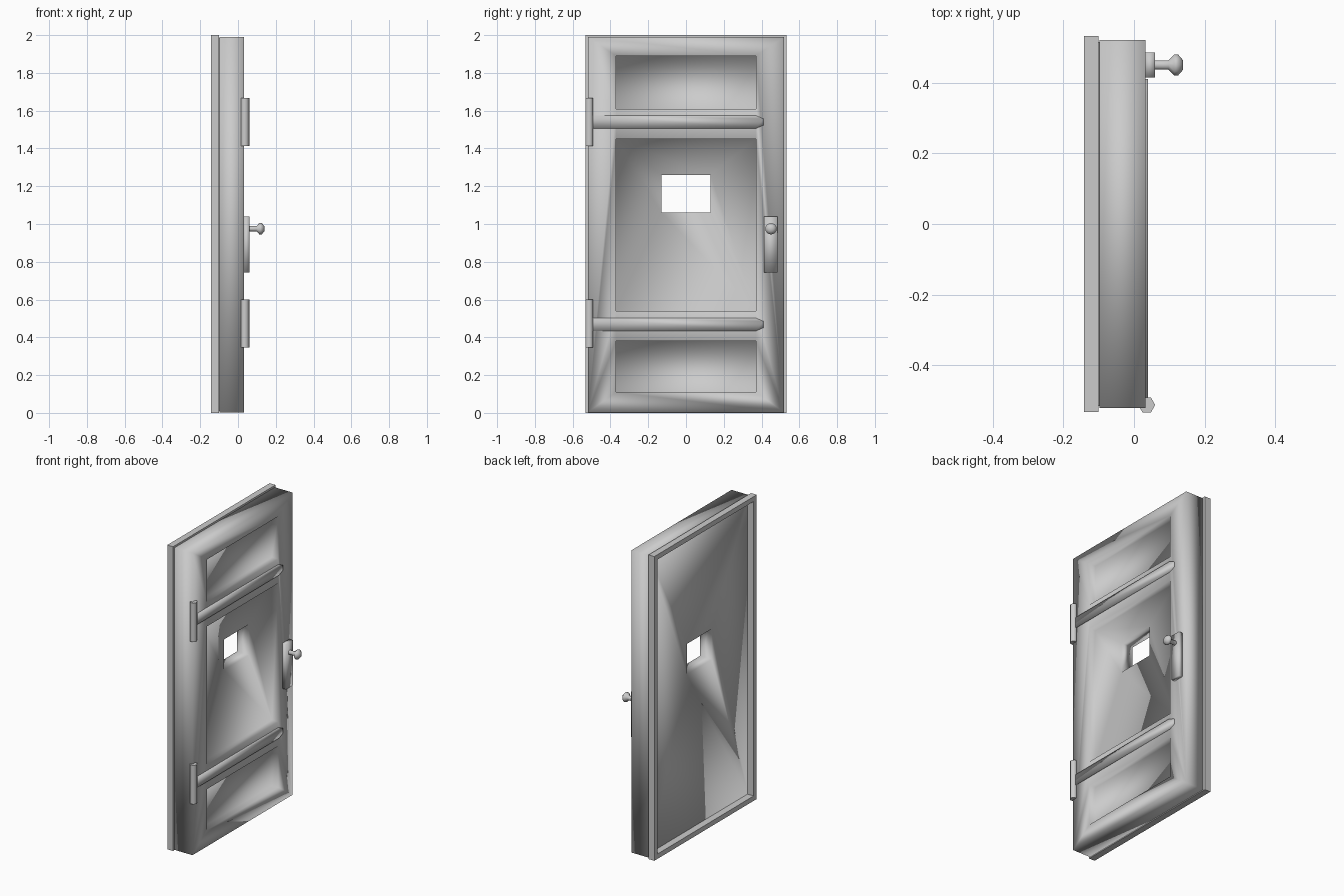
import bpy
import bmesh
import math
from mathutils import Matrix, Vector

cube = bpy.data.objects.get("Cube")
if cube:
    bpy.data.objects.remove(cube, do_unlink=True)

grey = bpy.data.materials.new("plain_grey")
grey.use_nodes = True
colour = (0.6, 0.6, 0.6, 1)
grey.diffuse_color = colour
grey.node_tree.nodes["Principled BSDF"].inputs["Base Color"].default_value = colour


def finish(name, bm, smooth=None):
    bmesh.ops.recalc_face_normals(bm, faces=bm.faces)
    mesh = bpy.data.meshes.new(name)
    bm.to_mesh(mesh)
    bm.free()
    mesh.materials.append(grey)
    obj = bpy.data.objects.new(name, mesh)
    bpy.context.collection.objects.link(obj)
    if smooth:
        shade(obj, smooth)
    return obj


def shade(obj, angle):
    bpy.ops.object.select_all(action='DESELECT')
    obj.select_set(True)
    bpy.context.view_layer.objects.active = obj
    bpy.ops.object.shade_smooth_by_angle(angle=math.radians(angle))


def add_box(bm, x, y, z):
    """Add a box spanning the (low, high) pairs x, y and z."""
    size = [b - a for a, b in (x, y, z)]
    centre = [(a + b) / 2 for a, b in (x, y, z)]
    bmesh.ops.create_cube(bm, size=1, matrix=Matrix.Translation(centre)
                          @ Matrix.Diagonal((*size, 1)))


def box(name, x, y, z):
    bm = bmesh.new()
    add_box(bm, x, y, z)
    return finish(name, bm)


def cut(obj, holes):
    """Cut a list of boxes out of an object."""
    bm = bmesh.new()
    for hole in holes:
        add_box(bm, *hole)
    cutter = finish("cutter", bm)
    cutter.hide_render = True
    mod = obj.modifiers.new("cut", 'BOOLEAN')
    mod.operation = 'DIFFERENCE'
    mod.solver = 'EXACT'
    mod.object = cutter
    bpy.context.view_layer.objects.active = obj
    bpy.ops.object.modifier_apply(modifier="cut")
    bpy.data.objects.remove(cutter, do_unlink=True)


def extrude_outline(name, points, x0, x1, smooth=None):
    """Extrude a (y, z) outline along x."""
    bm = bmesh.new()
    face = bm.faces.new([bm.verts.new((x0, y, z)) for y, z in points])
    new = bmesh.ops.extrude_face_region(bm, geom=[face])["geom"]
    verts = [v for v in new if isinstance(v, bmesh.types.BMVert)]
    bmesh.ops.translate(bm, verts=verts, vec=Vector((x1 - x0, 0, 0)))
    return finish(name, bm, smooth)


# Door leaf with three sunken panels and a window through the middle one
FACE, BACK, SUNK = 0.033, -0.097, -0.012
leaf = box("door_leaf", (BACK, FACE), (-0.52, 0.52), (0.003, 1.99))
cut(leaf, [((SUNK, 0.1), (-0.37, 0.37), z)
           for z in ((0.11, 0.38), (0.54, 1.45), (1.61, 1.89))])
cut(leaf, [((-0.2, 0.1), (-0.13, 0.13), (1.06, 1.26))])
shade(leaf, 100)

# Rim around the back
rim = box("back_rim", (-0.142, -0.1), (-0.532, 0.532), (0, 2))
cut(rim, [((-0.2, 0), (-0.5, 0.5), (0.032, 1.968))])

# Thin seat joining the rim to the leaf
seat = box("rim_seat", (-0.102, -0.094), (-0.515, 0.515), (0.01, 1.985))
cut(seat, [((-0.2, 0), (-0.5, 0.5), (0.032, 1.968))])

# Hinges: six-sided barrels and long straps with clipped ends
for label, strap_z, barrel_z in (("upper", 1.54, 1.54), ("lower", 0.468, 0.473)):
    bm = bmesh.new()
    bmesh.ops.create_cone(bm, cap_ends=True, segments=6, radius1=0.024,
                          radius2=0.024, depth=0.256,
                          matrix=Matrix.Translation((0.036, -0.512, barrel_z))
                          @ Matrix.Rotation(math.pi / 6, 4, 'Z'))
    finish(label + "_hinge_barrel", bm, 65)
    h = 0.034
    outline = [(-0.51, -h), (0.37, -h), (0.41, -h / 2),
               (0.41, h / 2), (0.37, h), (-0.51, h)]
    extrude_outline(label + "_hinge_strap",
                    [(y, strap_z + z) for y, z in outline], 0.02, 0.04, 100)

# Lock plate
plate = box("lock_plate", (0.03, 0.06), (0.414, 0.485), (0.742, 1.04))
shade(plate, 100)

# Knob turned from a profile of (x, radius) pairs
profile = [(0.055, 0), (0.055, 0.014), (0.098, 0.014), (0.114, 0.031),
           (0.125, 0.031), (0.139, 0.014), (0.139, 0)]
bm = bmesh.new()
verts = [bm.verts.new((x, 0, r)) for x, r in profile]
edges = [bm.edges.new(pair) for pair in zip(verts, verts[1:])]
bmesh.ops.spin(bm, geom=verts + edges, cent=(0, 0, 0), axis=(1, 0, 0),
               angle=math.tau, steps=10, use_duplicate=False)
bmesh.ops.remove_doubles(bm, verts=bm.verts, dist=0.0005)
bmesh.ops.translate(bm, verts=bm.verts, vec=(0, 0.45, 0.975))
finish("knob", bm, 65)
